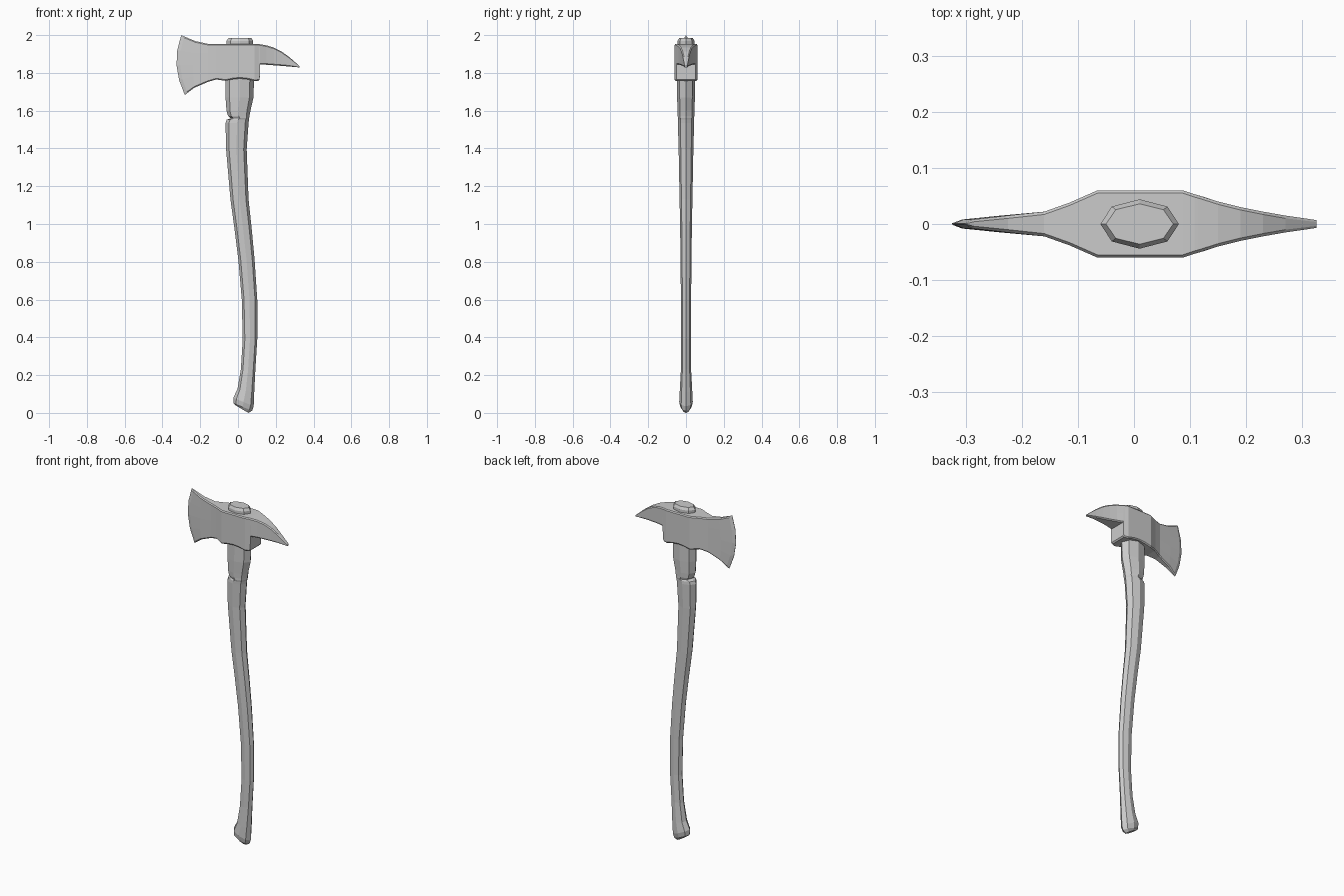
import bpy, bmesh, math


def loft(name, rings):
    """Skin a list of equal-length closed rings and cap both ends."""
    bm = bmesh.new()
    loops = [[bm.verts.new(p) for p in ring] for ring in rings]
    n = len(loops[0])
    for a, b in zip(loops, loops[1:]):
        for i in range(n):
            j = (i + 1) % n
            bm.faces.new((a[i], a[j], b[j], b[i]))
    bm.faces.new(loops[0])
    bm.faces.new(loops[-1])
    bmesh.ops.remove_doubles(bm, verts=bm.verts, dist=0.0003)
    bmesh.ops.recalc_face_normals(bm, faces=bm.faces)
    mesh = bpy.data.meshes.new(name)
    bm.to_mesh(mesh)
    bm.free()
    obj = bpy.data.objects.new(name, mesh)
    bpy.context.collection.objects.link(obj)
    return obj


def handle_ring(xl, zl, xr, zr, h):
    """Octagon with points on its axes, tilted from left edge to right edge."""
    ring = []
    for i in range(8):
        a = i * math.pi / 4
        t = (1 + math.cos(a)) / 2
        ring.append((xl + (xr - xl) * t, h * math.sin(a), zl + (zr - zl) * t))
    return ring


def head_ring(xt, zt, xb, zb, bulge, h):
    """Upright slab section with chamfered edges and an optional forward bow."""
    c = min(0.006 / (zt - zb), 0.1)
    inner = h - min(0.005, h * 0.5)
    rows = [(0, inner), (c, h), (.25, h), (.5, h), (.75, h), (1 - c, h), (1, inner)]
    side = [(xt + (xb - xt) * t - bulge * 4 * t * (1 - t), y, zt + (zb - zt) * t)
            for t, y in rows]
    return side + [(x, -y, z) for x, y, z in reversed(side)]


# Handle: left x, left z, right x, right z, half depth
handle = [
    (-.008, .037, .055, .000, .018),
    (-.024, .050, .075, .012, .030),
    (-.025, .080, .083, .035, .036),
    (-.003, .125, .086, .110, .033),
    (.015, .23, .092, .23, .027),
    (.025, .39, .102, .39, .026),
    (.020, .60, .102, .60, .027),
    (.002, .81, .088, .81, .029),
    (-.018, .97, .073, .97, .031),
    (-.040, 1.13, .056, 1.13, .034),
    (-.063, 1.395, .046, 1.395, .039),
    (-.066, 1.535, .056, 1.535, .043),
    (-.060, 1.552, .058, 1.552, .043),
    (-.038, 1.560, .059, 1.560, .043),
    (-.053, 1.572, .061, 1.572, .044),
    (-.061, 1.60, .066, 1.60, .045),
    (-.066, 1.67, .082, 1.67, .047),
    (-.066, 1.78, .085, 1.78, .047),
    (-.060, 1.94, .080, 1.94, .044),
    (-.060, 1.970, .080, 1.970, .044),
    (-.050, 1.985, .070, 1.985, .036),
]
loft("handle", [handle_ring(*s) for s in handle])

# Head from cutting edge to pick: top x, top z, bottom x, bottom z, bow, half thickness
head = [
    (-.300, 2.000, -.281, 1.683, .035, .0008),
    (-.285, 1.993, -.268, 1.694, .030, .008),
    (-.225, 1.968, -.230, 1.722, .010, .015),
    (-.160, 1.954, -.160, 1.752, 0, .022),
    (-.115, 1.954, -.115, 1.765, 0, .038),
    (-.065, 1.954, -.065, 1.758, 0, .060),
    (-.030, 1.954, -.030, 1.766, 0, .060),
    (.010, 1.954, .010, 1.770, 0, .060),
    (.050, 1.954, .050, 1.766, 0, .060),
    (.087, 1.954, .087, 1.757, 0, .060),
    (.108, 1.953, .108, 1.758, 0, .053),
    (.115, 1.952, .115, 1.765, 0, .051),
    (.115, 1.952, .116, 1.845, 0, .051),
    (.150, 1.946, .150, 1.843, 0, .040),
    (.190, 1.934, .190, 1.840, 0, .030),
    (.230, 1.914, .230, 1.837, 0, .022),
    (.270, 1.885, .270, 1.834, 0, .015),
    (.325, 1.837, .325, 1.829, 0, .007),
]
loft("axe_head", [head_ring(*s) for s in head])
